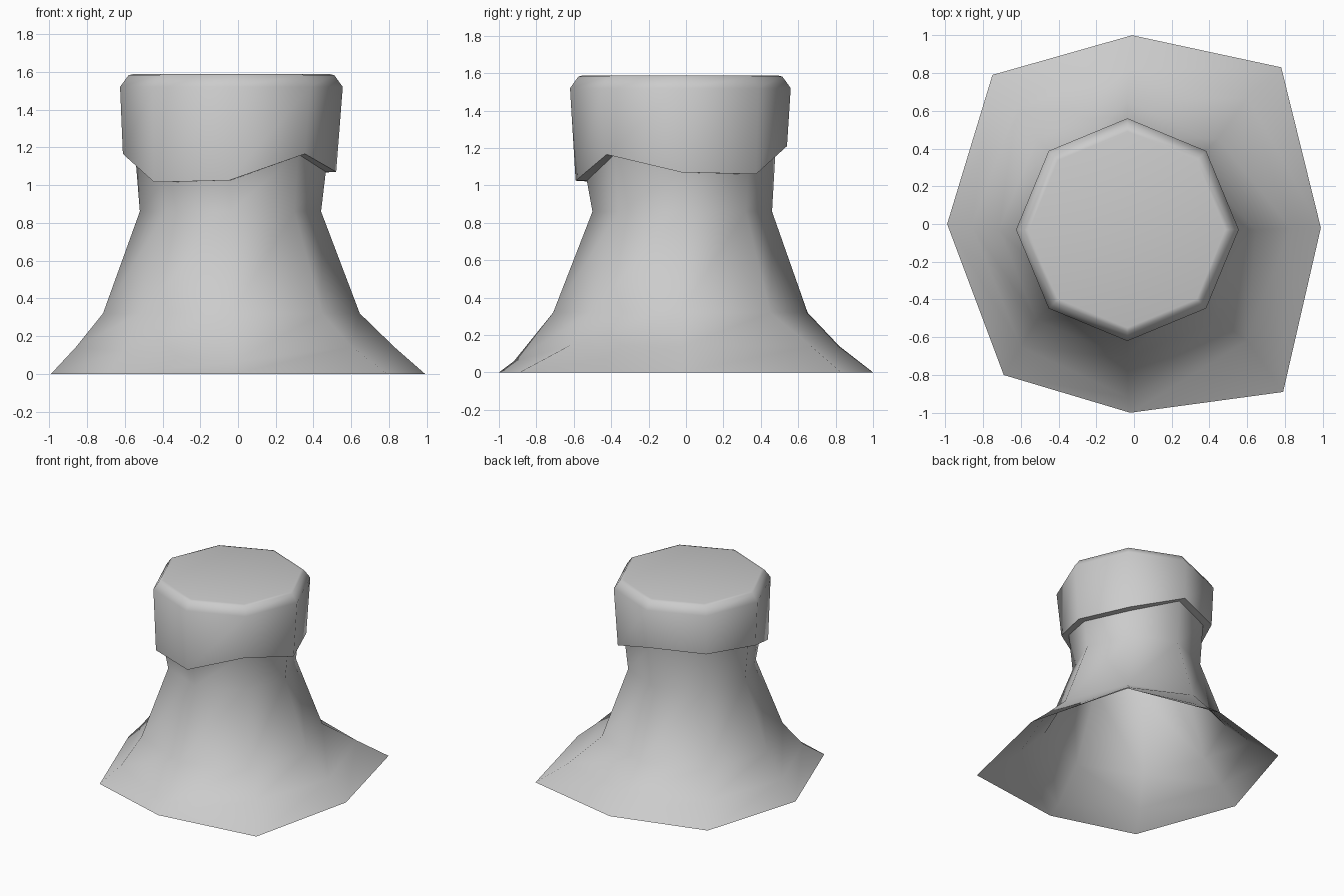
import bpy, bmesh, math

cube = bpy.data.objects.get("Cube")
if cube:
    bpy.data.objects.remove(cube, do_unlink=True)

stone = bpy.data.materials.new("plain grey")
stone.use_nodes = True
GREY = (0.6, 0.6, 0.6, 1)
stone.diffuse_color = GREY
stone.node_tree.nodes["Principled BSDF"].inputs["Base Color"].default_value = GREY


def octagon(radius, heights, cx=-0.035, cy=-0.03):
    """Eight points from +x, counter-clockwise; heights is one value or eight."""
    if not isinstance(heights, (list, tuple)):
        heights = [heights] * 8
    return [(cx + radius * math.cos(i * math.pi / 4),
             cy + radius * math.sin(i * math.pi / 4), h)
            for i, h in enumerate(heights)]


def loft(name, rings, close_top=False):
    """Skin a stack of octagonal rings, lowest first."""
    bm = bmesh.new()
    loops = [[bm.verts.new(p) for p in ring] for ring in rings]
    for low, high in zip(loops, loops[1:]):
        for i in range(8):
            j = (i + 1) % 8
            bm.faces.new((low[i], low[j], high[j], high[i]))
    if close_top:
        bm.faces.new(loops[-1])
    mesh = bpy.data.meshes.new(name)
    bm.to_mesh(mesh)
    bm.free()
    mesh.materials.append(stone)
    obj = bpy.data.objects.new(name, mesh)
    bpy.context.collection.objects.link(obj)
    bpy.ops.object.select_all(action='DESELECT')
    obj.select_set(True)
    bpy.context.view_layer.objects.active = obj
    bpy.ops.object.shade_smooth_by_angle(angle=math.radians(62))


# Uneven lower edge of the cap, shared by the top of the neck
edge = [1.07, 1.06, 1.21, 1.20, 1.165, 1.015, 1.025, 1.165]

# Irregular spreading foot, open underneath
foot = [(0.99, -0.02, 0), (0.78, 0.83, 0), (-0.01, 1, 0), (-0.75, 0.79, 0),
        (-0.99, 0, 0), (-0.69, -0.8, 0), (-0.02, -1, 0), (0.79, -0.89, 0)]
skirt = [(0.83, -0.02, 0.14), (0.6, 0.67, 0.14), (-0.02, 0.82, 0.14), (-0.62, 0.62, 0.14),
         (-0.86, -0.01, 0.14), (-0.6, -0.65, 0.12), (-0.03, -0.92, 0.06), (0.6, -0.62, 0.145)]

loft("flared_body", [
    foot,
    skirt,
    octagon(0.68, 0.32),
    octagon(0.48, 0.86, -0.04, -0.02),
    octagon(0.505, edge, -0.04, -0.025),
])

# Overhanging cap: lip, wall, bevel and flat top
loft("cap", [
    octagon(0.505, edge, -0.04, -0.025),
    octagon(0.565, edge, -0.045, -0.025),
    octagon(0.59, 1.52),
    octagon(0.545, 1.582),
    octagon(0.52, 1.588),
], close_top=True)
